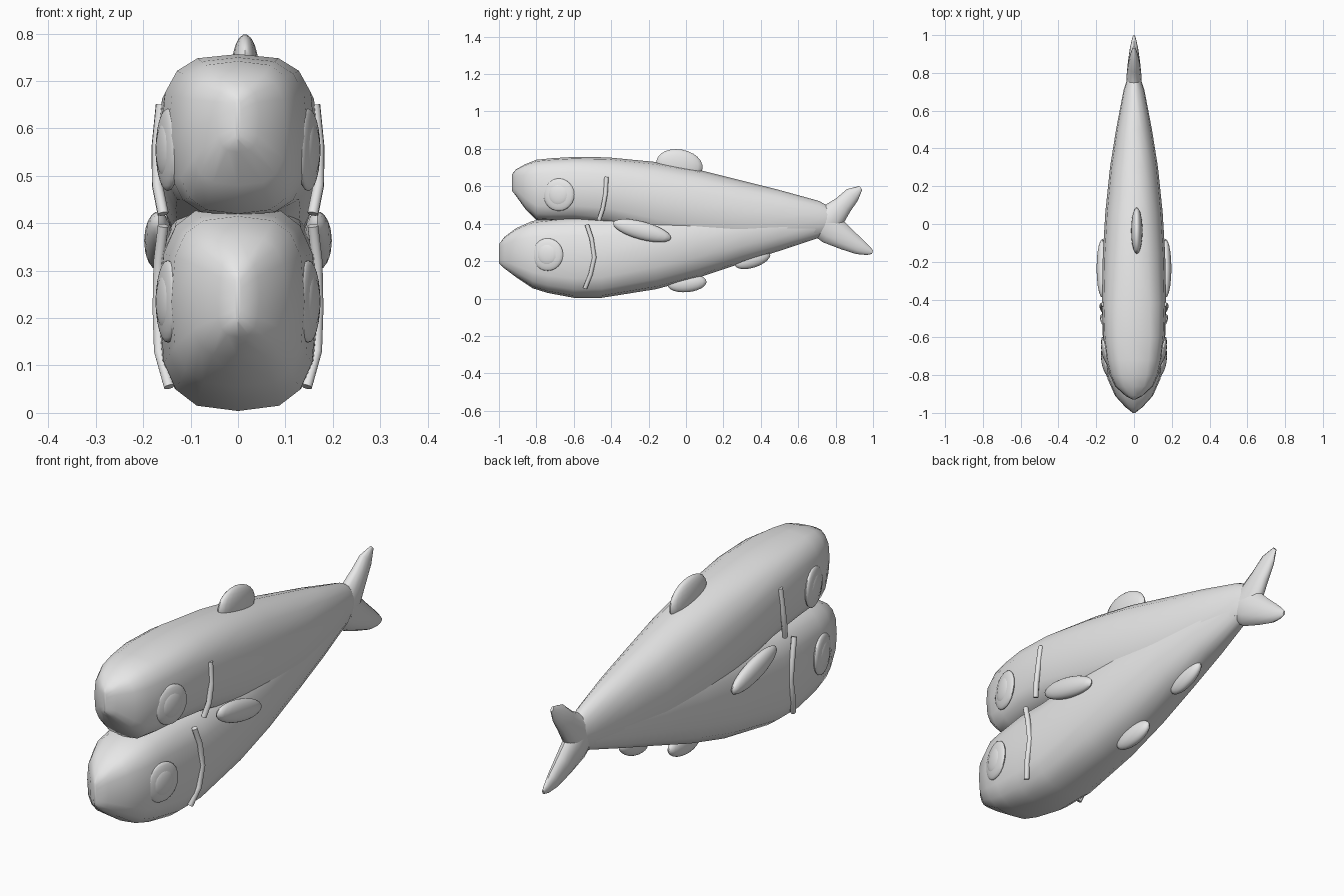
import bpy, bmesh, math
from mathutils import Vector, Matrix

if "Cube" in bpy.data.objects:
    bpy.data.objects.remove(bpy.data.objects["Cube"])

grey = bpy.data.materials.new("plain_grey")
grey.diffuse_color = (0.8, 0.8, 0.8, 1)
grey.use_nodes = True
grey.node_tree.nodes["Principled BSDF"].inputs["Base Color"].default_value = grey.diffuse_color


def finish(bm, name, angle=50):
    bmesh.ops.recalc_face_normals(bm, faces=bm.faces)
    mesh = bpy.data.meshes.new(name)
    bm.to_mesh(mesh)
    bm.free()
    mesh.materials.append(grey)
    ob = bpy.data.objects.new(name, mesh)
    bpy.context.collection.objects.link(ob)
    bpy.ops.object.select_all(action='DESELECT')
    ob.select_set(True)
    bpy.context.view_layer.objects.active = ob
    bpy.ops.object.shade_smooth_by_angle(angle=math.radians(angle))
    return ob


def loft(name, stations, sides=16):
    """Superellipse sections; station = centre, up direction, half width, half height, exponent."""
    bm = bmesh.new()
    rings = []
    for c, up, w, h, n in stations:
        ring = []
        for i in range(sides):
            a = 2 * math.pi * i / sides
            ca, sa = math.cos(a), math.sin(a)
            px = math.copysign(abs(ca) ** (2 / n), ca) * w
            pz = math.copysign(abs(sa) ** (2 / n), sa) * h
            ring.append(bm.verts.new(c + Vector((px, 0, 0)) + up * pz))
        rings.append(ring)
    for r, s in zip(rings, rings[1:]):
        for i in range(sides):
            j = (i + 1) % sides
            bm.faces.new((r[i], r[j], s[j], s[i]))
    bm.faces.new(rings[0])
    bm.faces.new(rings[-1])
    return finish(bm, name)


def body(name, rows):
    """Rows: y, bottom z, top z, half width, exponent."""
    up = Vector((0, 0, 1))
    loft(name, [(Vector((0, y, (b + t) / 2)), up, w, (t - b) / 2, n)
                for y, b, t, w, n in rows])


def lobe(name, rows):
    """Tail lobe along a y-z path; rows: y, z, half width, half height."""
    pts = [Vector((0, r[0], r[1])) for r in rows]
    out = []
    for i, r in enumerate(rows):
        d = (pts[min(i + 1, len(pts) - 1)] - pts[max(i - 1, 0)]).normalized()
        out.append((pts[i], Vector((0, -d.z, d.y)), r[2], r[3], 2))
    loft(name, out, 12)


def blob(name, centre, radii, tilt=0, yaw=0, roll=0):
    """Flattened ball, tilted about x, turned about z and rolled about y."""
    bm = bmesh.new()
    m = (Matrix.Translation(centre) @ Matrix.Rotation(yaw, 4, 'Z') @ Matrix.Rotation(roll, 4, 'Y')
         @ Matrix.Rotation(tilt, 4, 'X') @ Matrix.Diagonal((*radii, 1)))
    bmesh.ops.create_uvsphere(bm, u_segments=20, v_segments=12, radius=1, matrix=m)
    return finish(bm, name)


# two heads whose bodies merge towards the tail
body("upper_body", [
    (-0.93, 0.575, 0.665, 0.006, 2.5), (-0.91, 0.55, 0.69, 0.045, 2.8),
    (-0.86, 0.48, 0.718, 0.10, 3), (-0.80, 0.42, 0.742, 0.128, 3),
    (-0.72, 0.415, 0.75, 0.147, 3), (-0.60, 0.415, 0.757, 0.162, 3),
    (-0.42, 0.39, 0.755, 0.17, 2.7), (-0.16, 0.31, 0.73, 0.165, 2.4),
    (0.06, 0.27, 0.69, 0.152, 2.3), (0.30, 0.26, 0.63, 0.127, 2.2),
    (0.50, 0.285, 0.58, 0.095, 2.2), (0.71, 0.325, 0.522, 0.055, 2),
    (0.76, 0.35, 0.495, 0.038, 2)])
body("lower_body", [
    (-1.0, 0.19, 0.29, 0.006, 2.5), (-0.97, 0.16, 0.33, 0.045, 2.8),
    (-0.91, 0.115, 0.375, 0.10, 3), (-0.82, 0.055, 0.415, 0.14, 3),
    (-0.74, 0.03, 0.425, 0.152, 3), (-0.60, 0.004, 0.44, 0.165, 3),
    (-0.45, 0.004, 0.44, 0.171, 2.8), (-0.16, 0.05, 0.48, 0.166, 2.4),
    (0.06, 0.11, 0.50, 0.15, 2.3), (0.30, 0.19, 0.50, 0.122, 2.2),
    (0.50, 0.255, 0.50, 0.09, 2.2), (0.71, 0.325, 0.49, 0.05, 2)])

# forked tail
lobe("tail_upper_lobe", [(0.72, 0.40, 0.042, 0.09), (0.78, 0.435, 0.04, 0.075),
                         (0.84, 0.50, 0.032, 0.052), (0.89, 0.555, 0.022, 0.042),
                         (0.935, 0.592, 0.006, 0.012)])
lobe("tail_lower_lobe", [(0.72, 0.42, 0.042, 0.09), (0.78, 0.365, 0.04, 0.08),
                         (0.86, 0.315, 0.032, 0.06), (0.93, 0.275, 0.022, 0.042),
                         (0.975, 0.255, 0.012, 0.024), (0.997, 0.248, 0.005, 0.01)])

for side, s in (("right", 1), ("left", -1)):
    # eyes: a flat disc with a smaller raised pupil
    for level, y, z, x in (("upper", -0.68, 0.555, 0.148), ("lower", -0.74, 0.235, 0.148)):
        yaw = -s * math.radians(13)
        blob(f"{level}_{side}_eye", (s * x, y, z), (0.018, 0.085, 0.087), yaw=yaw)
        blob(f"{level}_{side}_pupil", (s * (x + 0.004), y - 0.002, z),
             (0.018, 0.06, 0.062), yaw=yaw)

    # gill ridges
    for level, pts in (
            ("upper", [(0.162, -0.425, 0.65), (0.171, -0.43, 0.56), (0.17, -0.445, 0.48), (0.158, -0.465, 0.42)]),
            ("lower", [(0.158, -0.53, 0.395), (0.167, -0.505, 0.32), (0.169, -0.49, 0.22),
                       (0.166, -0.51, 0.13), (0.145, -0.54, 0.055)])):
        curve = bpy.data.curves.new("gill_path", 'CURVE')
        curve.dimensions = '3D'
        curve.bevel_depth = 0.012
        curve.bevel_resolution = 2
        curve.use_fill_caps = True
        sp = curve.splines.new('POLY')
        sp.points.add(len(pts) - 1)
        for p, (x, y, z) in zip(sp.points, pts):
            p.co = (s * x, y, z, 1)
        curve.materials.append(grey)
        ob = bpy.data.objects.new(f"{level}_{side}_gill", curve)
        bpy.context.collection.objects.link(ob)

    # side fins
    blob(f"{side}_side_fin", (s * 0.168, -0.235, 0.363), (0.03, 0.16, 0.048),
         tilt=math.radians(-15))

# fins on the back and belly
blob("back_fin", (0.015, -0.035, 0.715), (0.03, 0.125, 0.082), tilt=math.radians(-10))
blob("front_belly_fin", (0.008, 0.005, 0.082), (0.03, 0.105, 0.048), tilt=math.radians(5))
blob("rear_belly_fin", (0.008, 0.355, 0.21), (0.03, 0.10, 0.045), tilt=math.radians(18))
